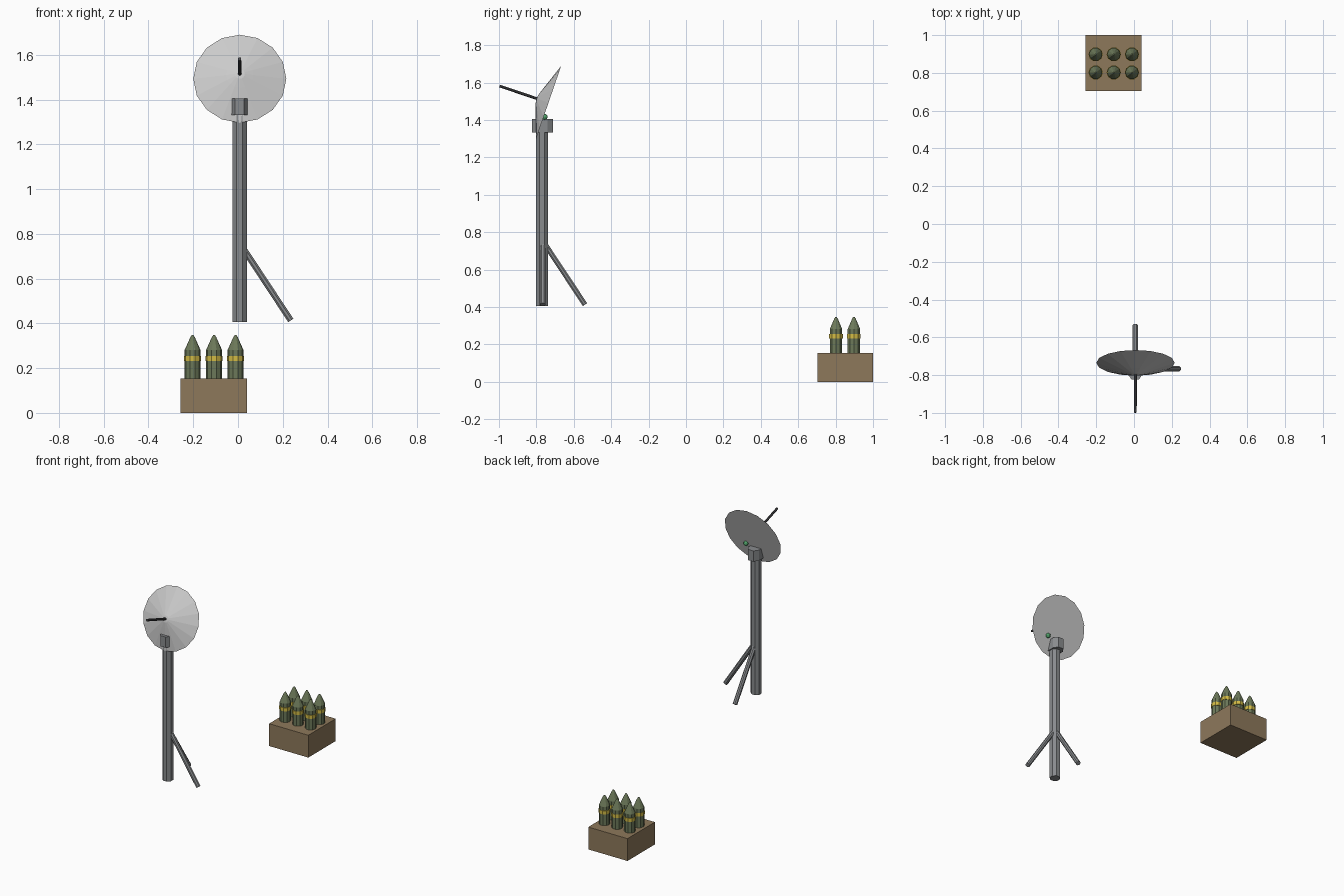
import bpy, bmesh, math
from mathutils import Vector

if "Cube" in bpy.data.objects:
    bpy.data.objects.remove(bpy.data.objects["Cube"])

PX, PY = 0.007, -0.77          # mast axis


def material(name, rgb):
    m = bpy.data.materials.new(name)
    m.diffuse_color = (*rgb, 1)
    m.use_nodes = True
    m.node_tree.nodes["Principled BSDF"].inputs["Base Color"].default_value = m.diffuse_color
    return m


steel = material("steel", (0.25, 0.26, 0.27))
pale = material("pale_grey", (0.68, 0.69, 0.70))
dark = material("dark_metal", (0.07, 0.07, 0.075))
wood = material("crate_brown", (0.27, 0.19, 0.105))
olive = material("olive", (0.15, 0.19, 0.10))
yellow = material("yellow", (0.65, 0.50, 0.06))
green = material("green", (0.08, 0.35, 0.14))


def finish(name, bm, mat):
    bmesh.ops.recalc_face_normals(bm, faces=bm.faces[:])
    me = bpy.data.meshes.new(name)
    bm.to_mesh(me)
    bm.free()
    me.materials.append(mat)
    ob = bpy.data.objects.new(name, me)
    bpy.context.collection.objects.link(ob)
    return ob


def lathe(name, profile, sides, mat, origin=(0, 0, 0), axis=(0, 0, 1), phase=0.0):
    """Closed solid of revolution from (radius, height) rings, capped at both ends."""
    bm = bmesh.new()
    rot = Vector((0, 0, 1)).rotation_difference(Vector(axis))
    rings = []
    for r, h in profile:
        rings.append([bm.verts.new(Vector(origin) + rot @ Vector((
            r * math.cos(math.tau * (i + phase) / sides),
            r * math.sin(math.tau * (i + phase) / sides), h))) for i in range(sides)])
    for a, b in zip(rings, rings[1:]):
        for i in range(sides):
            j = (i + 1) % sides
            bm.faces.new((a[i], a[j], b[j], b[i]))
    bm.faces.new(rings[0])
    bm.faces.new(rings[-1])
    return finish(name, bm, mat)


def rod(name, a, b, r, mat, sides=8):
    d = Vector(b) - Vector(a)
    return lathe(name, [(r, 0), (r, d.length)], sides, mat, a, d.normalized(), 0.5)


# Mast and its two braces
rod("mast", (PX, PY, 0.405), (PX, PY, 1.36), 0.035, steel)
rod("side_brace", (PX + 0.01, PY + 0.004, 0.745), (0.236, PY + 0.004, 0.413), 0.015, steel)
rod("rear_brace", (PX, PY + 0.01, 0.745), (PX, -0.54, 0.413), 0.015, steel)

# Octagonal bracket on top of the mast
bm = bmesh.new()
hx, hy, cx, cy = 0.040, 0.056, 0.020, 0.026
outline = [(hx, cy), (cx, hy), (-cx, hy), (-hx, cy),
           (-hx, -cy), (-cx, -hy), (cx, -hy), (hx, -cy)]
face = bm.faces.new([bm.verts.new((PX + x, PY + 0.003 + y, 1.332)) for x, y in outline])
top = bmesh.ops.extrude_face_region(bm, geom=[face])["geom"]
bmesh.ops.translate(bm, vec=(0, 0, 0.073), verts=[v for v in top if isinstance(v, bmesh.types.BMVert)])
if not face.is_valid or len([f for f in bm.faces if len(f.verts) == 8]) < 2:
    bmesh.ops.holes_fill(bm, edges=bm.edges[:], sides=8)
finish("bracket", bm, steel)

# Tilted dish: flat back, bulging front, with feed rod
tilt = math.radians(19)
normal = Vector((0, -math.cos(tilt), math.sin(tilt)))
centre = Vector((PX + 0.001, -0.735, 1.493))
lathe("dish", [(0.208, 0), (0.06, 0.052), (0.022, 0.065), (0.004, 0.067)], 16, pale, centre, normal)
rod("feed_rod", centre + normal * 0.05, (PX, -0.997, 1.582), 0.008, dark)

# Small green lamp behind the dish
bm = bmesh.new()
bmesh.ops.create_uvsphere(bm, u_segments=10, v_segments=6, radius=0.016)
bmesh.ops.translate(bm, vec=(0.075, -0.756, 1.417), verts=bm.verts[:])
finish("lamp", bm, green)

# Crate
bm = bmesh.new()
bmesh.ops.create_cube(bm, size=1)
bmesh.ops.scale(bm, vec=(0.297, 0.297, 0.153), verts=bm.verts[:])
bmesh.ops.translate(bm, vec=(-0.108, 0.8515, 0.0765), verts=bm.verts[:])
finish("crate", bm, wood)

# Six shells with yellow bands standing in the crate
for x in (-0.203, -0.107, -0.011):
    for y in (0.802, 0.898):
        lathe("shell", [(0.035, 0.14), (0.035, 0.282), (0.010, 0.338), (0.004, 0.347)],
              10, olive, (x, y, 0))
        lathe("shell_band", [(0.038, 0.231), (0.038, 0.255)], 10, yellow, (x, y, 0))
